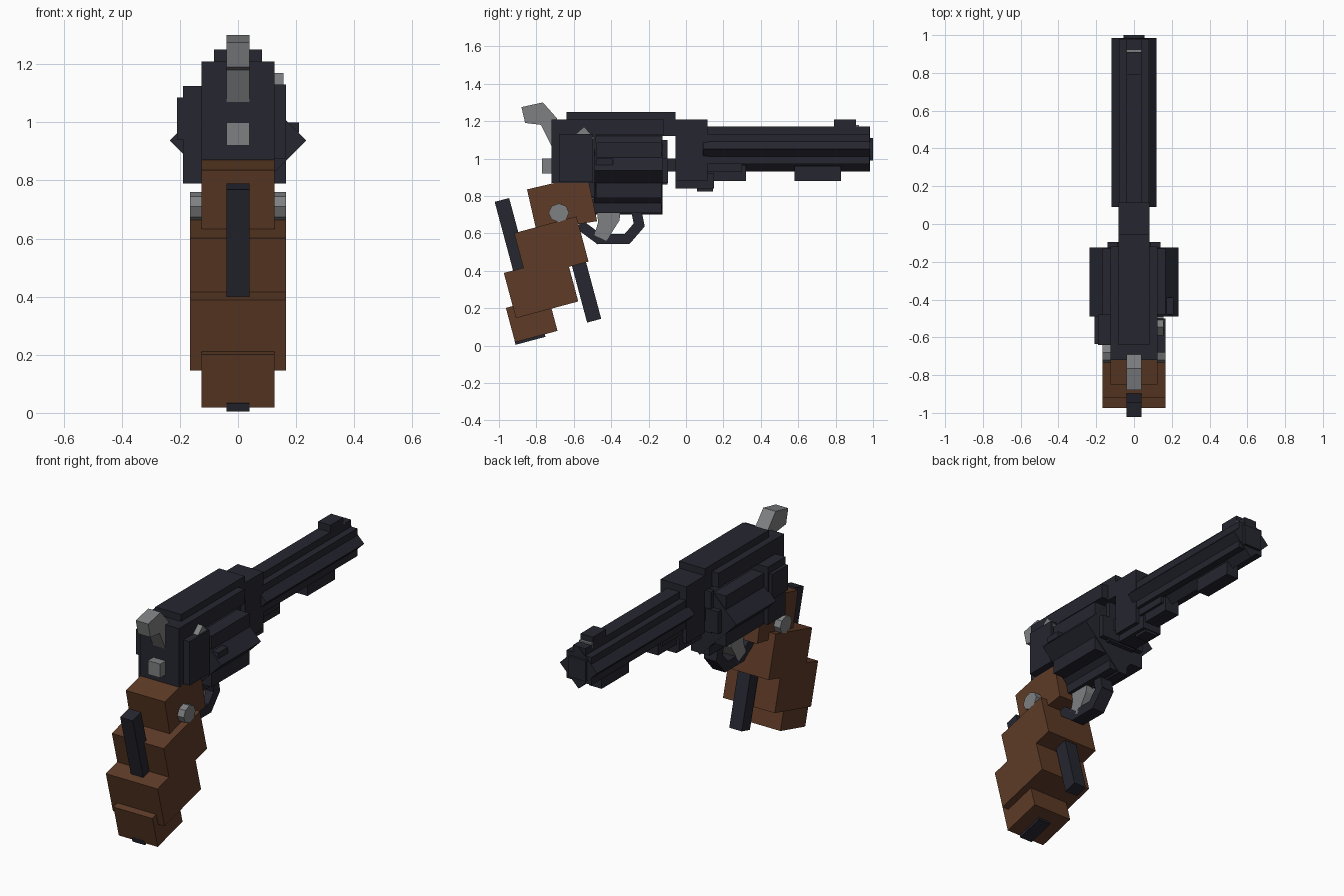
import bpy, bmesh, math
from mathutils import Vector, Matrix

cube = bpy.data.objects.get("Cube")
if cube:
    bpy.data.objects.remove(cube, do_unlink=True)


def material(name, rgb):
    m = bpy.data.materials.new(name)
    m.use_nodes = True
    m.diffuse_color = (*rgb, 1)
    m.node_tree.nodes["Principled BSDF"].inputs["Base Color"].default_value = (*rgb, 1)
    return m


STEEL = material("dark_steel", (0.019, 0.019, 0.030))
WOOD = material("brown_wood", (0.112, 0.044, 0.020))
GREY = material("grey_metal", (0.21, 0.215, 0.22))


def finish(name, bm, mat):
    bmesh.ops.recalc_face_normals(bm, faces=bm.faces)
    mesh = bpy.data.meshes.new(name)
    bm.to_mesh(mesh)
    bm.free()
    mesh.materials.append(mat)
    ob = bpy.data.objects.new(name, mesh)
    bpy.context.collection.objects.link(ob)
    return ob


def plate(name, outline, x0, x1, mat):
    """Side outline of (y, z) points, extruded across the width."""
    bm = bmesh.new()
    face = bm.faces.new([bm.verts.new((x0, y, z)) for y, z in outline])
    out = bmesh.ops.extrude_face_region(bm, geom=[face])
    verts = [v for v in out["geom"] if isinstance(v, bmesh.types.BMVert)]
    bmesh.ops.translate(bm, verts=verts, vec=(x1 - x0, 0, 0))
    return finish(name, bm, mat)


def box(name, x0, x1, y0, y1, z0, z1, mat=STEEL):
    return plate(name, [(y0, z0), (y1, z0), (y1, z1), (y0, z1)], x0, x1, mat)


def block(name, half, y0, y1, z0, z1, mat=STEEL):
    return box(name, -half, half, y0, y1, z0, z1, mat)


def tilted(name, half, y, z, depth, height, mat, degrees=15):
    """Box centred at (y, z) and turned in the side plane."""
    turn = Matrix.Rotation(math.radians(degrees), 2)
    corners = [(-1, -1), (1, -1), (1, 1), (-1, 1)]
    pts = [Vector((y, z)) + turn @ Vector((a * depth / 2, b * height / 2)) for a, b in corners]
    return plate(name, pts, -half, half, mat)


def diamond_bar(name, y0, y1, z, r):
    bm = bmesh.new()
    bmesh.ops.create_cone(bm, cap_ends=True, segments=4, radius1=r, radius2=r, depth=y1 - y0)
    bm.transform(Matrix.Translation((0, (y0 + y1) / 2, z)) @ Matrix.Rotation(math.pi / 2, 4, "X"))
    return finish(name, bm, STEEL)


# Barrel and sights
diamond_bar("barrel", 0.09, 0.985, 1.05, 0.12)
block("barrel_core", 0.08, 0.09, 0.98, 0.97, 1.13)
block("barrel_rib", 0.04, 0.10, 0.98, 1.10, 1.17)
block("muzzle", 0.055, 0.95, 1.0, 0.99, 1.11)
block("front_sight", 0.04, 0.79, 0.91, 1.15, 1.21)
block("sight_insert", 0.04, 0.91, 0.925, 1.15, 1.178, GREY)
block("barrel_lug", 0.04, 0.58, 0.83, 0.88, 0.96)

# Cylinder
diamond_bar("cylinder", -0.49, -0.125, 0.937, 0.235)
block("cylinder_core", 0.166, -0.48, -0.13, 0.79, 1.085)
block("cylinder_front", 0.14, -0.13, -0.095, 0.87, 1.0)
block("cylinder_ratchet", 0.09, -0.13, -0.10, 0.86, 1.10)

# Frame
block("rear_frame", 0.125, -0.72, -0.48, 0.87, 1.21)
block("upper_frame", 0.125, -0.72, -0.12, 1.125, 1.21)
block("top_strap", 0.083, -0.64, -0.055, 1.12, 1.25)
block("front_post", 0.083, -0.055, 0.115, 0.88, 1.21)
block("strap_bridge", 0.083, -0.14, 0.0, 1.125, 1.21)
block("crane", 0.06, -0.13, 0.30, 0.93, 1.0)
block("lower_frame", 0.06, -0.50, -0.13, 0.71, 0.80)
block("ejector_rod", 0.045, 0.10, 0.32, 0.88, 0.965)
block("crane_foot", 0.06, -0.055, 0.15, 0.84, 0.92)
block("ejector_catch", 0.04, 0.06, 0.145, 0.825, 0.90)

# Recoil shields, loading gate and latch
box("left_shield", 0.12, 0.166, -0.68, -0.50, 0.875, 1.13)
box("right_shield", -0.19, -0.12, -0.64, -0.48, 0.79, 1.125)
box("loading_gate", -0.21, -0.12, -0.635, -0.49, 0.94, 1.085)
box("cylinder_latch", 0.15, 0.21, -0.48, -0.39, 0.965, 1.0)
plate("gate_hinge", [(-0.59, 1.13), (-0.545, 1.17), (-0.49, 1.11), (-0.53, 1.07)], 0.12, 0.157, GREY)

# Hammer and firing block
plate("hammer", [(-0.88, 1.275), (-0.765, 1.30), (-0.69, 1.215), (-0.69, 1.07),
                 (-0.72, 1.07), (-0.775, 1.18), (-0.86, 1.19)], -0.04, 0.04, GREY)
block("rear_block", 0.04, -0.77, -0.70, 0.92, 1.0, GREY)

# Trigger
plate("trigger", [(-0.48, 0.75), (-0.35, 0.75), (-0.355, 0.67), (-0.425, 0.56),
                  (-0.49, 0.59), (-0.47, 0.66)], -0.04, 0.04, GREY)

# Trigger guard: overlapping straight links along a path
path = [Vector(p) for p in [(-0.56, 0.64), (-0.465, 0.57), (-0.315, 0.57),
                            (-0.25, 0.645), (-0.27, 0.74)]]
for i, (a, b) in enumerate(zip(path, path[1:])):
    d = b - a
    mid = (a + b) / 2
    tilted(f"trigger_guard_{i + 1}", 0.04, mid.x, mid.y, d.length + 0.025, 0.055, STEEL,
           math.degrees(math.atan2(d.y, d.x)))

# Grip blocks
plate("grip_top", [(-0.85, 0.835), (-0.70, 0.87), (-0.52, 0.875), (-0.475, 0.665),
                   (-0.80, 0.615)], -0.125, 0.125, WOOD)
tilted("grip_upper", 0.166, -0.72, 0.525, 0.345, 0.25, WOOD)
tilted("grip_lower", 0.166, -0.775, 0.312, 0.345, 0.25, WOOD)
tilted("grip_base", 0.125, -0.825, 0.14, 0.235, 0.19, WOOD)
tilted("butt_plate", 0.04, -0.835, 0.04, 0.165, 0.03, STEEL)
tilted("back_strip", 0.04, -0.935, 0.595, 0.08, 0.38, STEEL)
tilted("front_strip", 0.04, -0.533, 0.29, 0.078, 0.325, STEEL)

# Grip screws on both sides
ring = [(-0.68 + 0.055 * math.cos(k * math.pi / 4), 0.71 + 0.05 * math.sin(k * math.pi / 4))
        for k in range(8)]
for side, s in (("left", 1), ("right", -1)):
    plate(side + "_grip_screw", ring, 0.11 * s, 0.166 * s, GREY)
